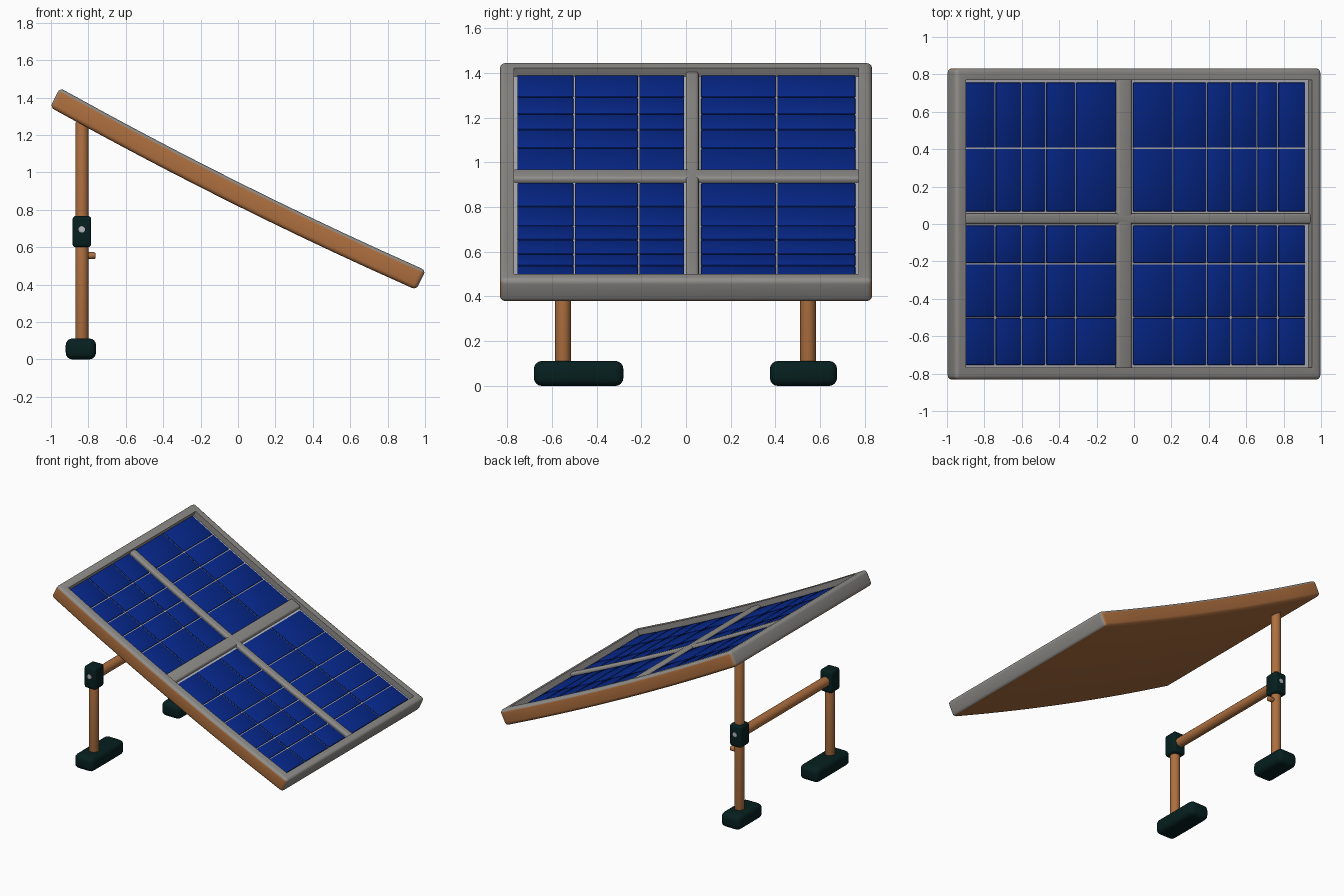
import bpy, bmesh, math
from mathutils import Matrix, Vector

if "Cube" in bpy.data.objects:
    bpy.data.objects.remove(bpy.data.objects["Cube"])

def mat(name, c):
    m = bpy.data.materials.new(name)
    m.diffuse_color = (*c, 1)
    m.use_nodes = True
    m.node_tree.nodes["Principled BSDF"].inputs["Base Color"].default_value = m.diffuse_color
    return m

GREY = mat("frame grey", (0.28, 0.27, 0.255))
COPPER = mat("copper brown", (0.42, 0.16, 0.05))
BLUE = mat("cell blue", (0.002, 0.021, 0.26))
DARK = mat("dark green", (0.002, 0.014, 0.014))
PALE = mat("pale backing", (0.48, 0.48, 0.53))

TILT = math.radians(26.5)
SIN, COS = math.sin(TILT), math.cos(TILT)
T = 0.058                      # half thickness of the panel
CELL = T - 0.037               # top of the cells
FLOOR = CELL - 0.009           # bottom of the tray
BAR = T - 0.019                # top of the middle bars
SAG = 0.025                    # the panel dips slightly at mid length
L = (1 - T * SIN) / COS + 0.005
PANEL = Matrix.Translation((0, 0, 0.912)) @ Matrix.Rotation(TILT, 4, 'Y')

def smooth(ob, angle=35):
    bpy.ops.object.select_all(action='DESELECT')
    ob.select_set(True)
    bpy.context.view_layer.objects.active = ob
    bpy.ops.object.shade_smooth_by_angle(angle=math.radians(angle))

def finish(bm, name, mats, world=None):
    me = bpy.data.meshes.new(name)
    bm.to_mesh(me)
    bm.free()
    ob = bpy.data.objects.new(name, me)
    bpy.context.collection.objects.link(ob)
    for m in mats:
        me.materials.append(m)
    if world:
        ob.matrix_world = world
    return ob

def sag(ob, cuts=True):        # bend a panel part along the slope
    bm = bmesh.new()
    bm.from_mesh(ob.data)
    if cuts:
        for i in range(-4, 5):
            bmesh.ops.bisect_plane(bm, geom=bm.verts[:] + bm.edges[:] + bm.faces[:],
                                   plane_co=(i * 0.2, 0, 0), plane_no=(1, 0, 0))
    for v in bm.verts:
        v.co.z -= SAG * (1 - min(1, (v.co.x / L) ** 2))
    bm.to_mesh(ob.data)
    bm.free()
    smooth(ob)

def add_box(bm, lo, hi, bevel=0, seg=3):
    lo, hi = Vector(lo), Vector(hi)
    s = hi - lo
    r = bmesh.ops.create_cube(bm, size=1, matrix=Matrix.Translation((lo + hi) / 2)
                              @ Matrix.Diagonal((s.x, s.y, s.z, 1)))
    if bevel:
        edges = list({e for v in r['verts'] for e in v.link_edges})
        bmesh.ops.bevel(bm, geom=edges, offset=bevel, segments=seg, profile=0.5, affect='EDGES')

def box(name, lo, hi, m, bevel=0, seg=3, world=None):
    bm = bmesh.new()
    add_box(bm, lo, hi, bevel, seg)
    ob = finish(bm, name, [m], world)
    smooth(ob)
    return ob

def rod(name, a, b, r, m, bevel=0.0):
    a, b = Vector(a), Vector(b)
    bm = bmesh.new()
    q = (b - a).to_track_quat('Z', 'Y').to_matrix().to_4x4()
    bmesh.ops.create_cone(bm, cap_ends=True, segments=28, radius1=r, radius2=r,
                          depth=(b - a).length, matrix=Matrix.Translation((a + b) / 2) @ q)
    if bevel:
        rim = [e for e in bm.edges if any(len(f.verts) > 4 for f in e.link_faces)]
        bmesh.ops.bevel(bm, geom=rim, offset=bevel, segments=3, profile=0.5, affect='EDGES')
    smooth(finish(bm, name, [m]))

def along(x, w):               # world x at height w above the panel middle -> slope distance
    u = (x - w * SIN) / COS
    return u + SAG * (1 - min(1, (u / L) ** 2)) * SIN / COS

# Panel tray: grey rim and ends, copper sides and underside
bm = bmesh.new()
add_box(bm, (-L, -0.832, -T), (L, 0.832, T), 0.024, 4)
bm.normal_update()
for f in bm.faces:
    n = f.normal
    grey = n.z > 0.3 or (abs(n.x) > 0.6 and n.z > -0.6)
    f.material_index = 0 if grey else 1
body = finish(bm, "panel_frame", [GREY, COPPER], PANEL)

# Recess inside the rim
X0, X1, Y0, Y1 = -L + 0.062, L - 0.058, -0.768, 0.77
cutter = box("recess_cutter", (X0, Y0, FLOOR), (X1, Y1, T + 0.1), GREY, world=PANEL)
cutter.hide_render = True
mod = body.modifiers.new("recess", 'BOOLEAN')
mod.operation = 'DIFFERENCE'
mod.solver = 'EXACT'
mod.object = cutter
bpy.context.view_layer.update()
bpy.context.view_layer.objects.active = body
bpy.ops.object.modifier_apply(modifier=mod.name)
bpy.data.objects.remove(cutter)
sag(body)

# Pale backing sheet in the recess
sag(box("backing_sheet", (X0, Y0, FLOOR - 0.003), (X1, Y1, FLOOR + 0.003), PALE, world=PANEL))

# Middle bars
sag(box("long_bar", (X0 - 0.01, -0.001, FLOOR - 0.01), (X1 + 0.01, 0.057, BAR), GREY, 0.014, 4, PANEL))
sag(box("cross_bar", (along(-0.088, BAR), Y0 - 0.01, FLOOR - 0.01),
        (along(-0.008, BAR), Y1 + 0.01, BAR), GREY, 0.014, 4, PANEL), False)

# Blue cells with thin gaps
cell_x = [[-0.925, -0.74, -0.60, -0.47, -0.31, -0.092], [-0.006, 0.21, 0.39, 0.52, 0.66, 0.77, 0.92]]
cell_y = [[-0.757, -0.50, -0.212, -0.005], [0.064, 0.405, 0.76]]
G = 0.0035
bm = bmesh.new()
for cx in cell_x:
    for x0, x1 in zip(cx, cx[1:]):
        for cy in cell_y:
            for y0, y1 in zip(cy, cy[1:]):
                add_box(bm, (along(x0, CELL) + G, y0 + G, FLOOR - 0.01),
                        (along(x1, CELL) - G, y1 - G, CELL), 0.005, 2)
sag(finish(bm, "solar_cells", [BLUE], PANEL), False)

# Stand: one tall post, one short post, feet, joints and crossbar
X, Z = -0.835, 0.685
for side, y, top, f0, f1 in (("left", -0.55, 0.72, -0.68, -0.28), ("right", 0.545, 1.27, 0.375, 0.675)):
    rod(side + "_post", (X, y, 0.08), (X, y, top), 0.035, COPPER, 0.01)
    box(side + "_foot", (-0.921, f0, 0), (-0.759, f1, 0.112), DARK, 0.036, 4)
    box(side + "_joint", (X - 0.05, y - 0.055, Z - 0.085), (X + 0.05, y + 0.055, Z + 0.082), DARK, 0.018)
    s = math.copysign(1, y)
    rod(side + "_joint_bolt", (X, y + s * 0.04, 0.695), (X, y + s * 0.058, 0.695), 0.018, PALE, 0.002)
rod("crossbar", (X, -0.55, Z), (X, 0.545, Z), 0.036, COPPER)

# Small stop pin on the tall post
rod("stop_pin", (X + 0.02, 0.545, 0.555), (X + 0.073, 0.545, 0.555), 0.018, COPPER, 0.008)
